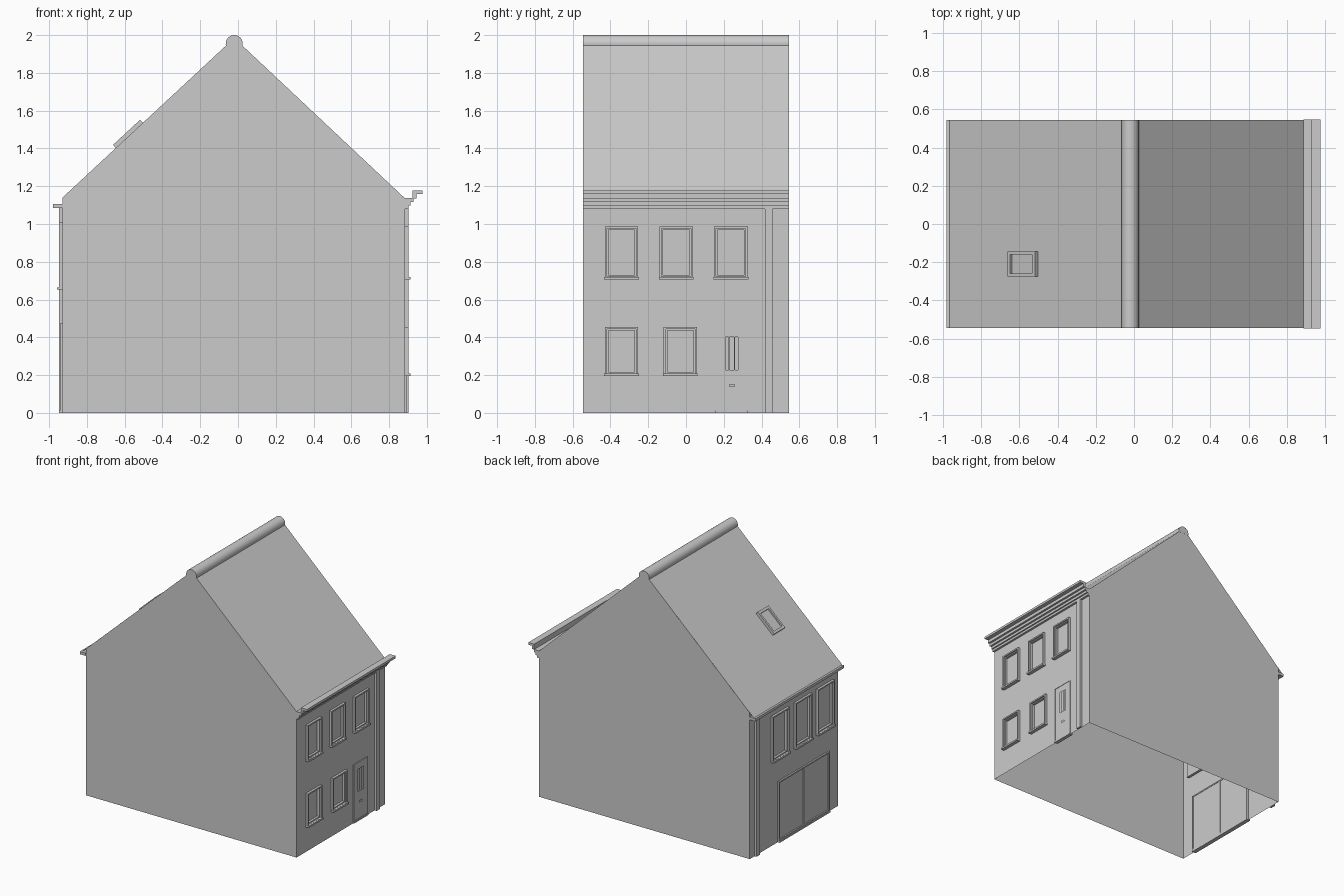
import bpy, bmesh, math
from mathutils import Matrix, Vector

cube = bpy.data.objects.get("Cube")
if cube:
    bpy.data.objects.remove(cube, do_unlink=True)

grey = bpy.data.materials.new("plain_grey")
grey.use_nodes = True
tone = (0.6, 0.6, 0.6, 1)
grey.diffuse_color = tone
grey.node_tree.nodes["Principled BSDF"].inputs["Base Color"].default_value = tone

HALF = 0.544                  # half depth of the house
LEFT, RIGHT = -0.93, 0.885    # facade planes
RIDGE = (-0.02, 1.985)
EAVE_L, EAVE_R = (-0.965, 1.107), (RIGHT, 1.135)
WALL_TOP_L = 1.139


def finish(name, bm):
    mesh = bpy.data.meshes.new(name)
    bm.to_mesh(mesh)
    bm.free()
    mesh.materials.append(grey)
    ob = bpy.data.objects.new(name, mesh)
    bpy.context.collection.objects.link(ob)
    return ob


def add_box(bm, xs, ys, zs):
    size = [abs(b - a) for a, b in (xs, ys, zs)]
    mid = [(a + b) / 2 for a, b in (xs, ys, zs)]
    m = Matrix.Translation(mid) @ Matrix.Diagonal((*size, 1))
    bmesh.ops.create_cube(bm, size=1, matrix=m)


def add_ring(bm, xs, ys, zs, t):
    """Rectangular frame of width t facing along x."""
    (y0, y1), (z0, z1) = ys, zs
    add_box(bm, xs, (y0, y0 + t), zs)
    add_box(bm, xs, (y1 - t, y1), zs)
    add_box(bm, xs, (y0 + t, y1 - t), (z0, z0 + t))
    add_box(bm, xs, (y0 + t, y1 - t), (z1 - t, z1))


def box(name, xs, ys, zs):
    bm = bmesh.new()
    add_box(bm, xs, ys, zs)
    return finish(name, bm)


def pierced_panel(name, x, side, ys, zs, holes):
    """Flat sheet facing along x with rectangular openings."""
    bm = bmesh.new()
    yy = sorted({*ys, *(v for h in holes for v in h[0])})
    zz = sorted({*zs, *(v for h in holes for v in h[1])})
    for y0, y1 in zip(yy, yy[1:]):
        for z0, z1 in zip(zz, zz[1:]):
            cy, cz = (y0 + y1) / 2, (z0 + z1) / 2
            if any(h[0][0] < cy < h[0][1] and h[1][0] < cz < h[1][1] for h in holes):
                continue
            ring = [(x, y0, z0), (x, y1, z0), (x, y1, z1), (x, y0, z1)]
            bm.faces.new([bm.verts.new(p) for p in (ring if side > 0 else ring[::-1])])
    bmesh.ops.remove_doubles(bm, verts=bm.verts, dist=1e-5)
    return finish(name, bm)


def extrude_profile(name, pts, half):
    """Closed x-z profile swept along y."""
    bm = bmesh.new()
    face = bm.faces.new([bm.verts.new((x, -half, z)) for x, z in pts])
    out = bmesh.ops.extrude_face_region(bm, geom=[face])
    bmesh.ops.translate(bm, vec=(0, 2 * half, 0),
                        verts=[v for v in out["geom"] if isinstance(v, bmesh.types.BMVert)])
    bmesh.ops.recalc_face_normals(bm, faces=bm.faces)
    return finish(name, bm)


def window(name, x, side, ys, zs):
    def span(a, b):
        return x + side * a, x + side * b
    (y0, y1), (z0, z1) = ys, zs
    bm = bmesh.new()
    add_ring(bm, span(-0.02, 0.018), ys, zs, 0.011)
    inner_y, inner_z = (y0 + 0.011, y1 - 0.011), (z0 + 0.011, z1 - 0.011)
    add_ring(bm, span(-0.02, 0.006), inner_y, inner_z, 0.008)
    add_box(bm, span(-0.02, -0.012), inner_y, inner_z)
    add_box(bm, span(0, 0.028), (y0 - 0.003, y1 + 0.003), (z0 - 0.003, z0 + 0.01))
    finish(name, bm)


# Openings in both facades
upper, lower = (0.71, 0.988), (0.198, 0.456)
right_windows = [((-0.43, -0.253), upper), ((-0.14, 0.037), upper), ((0.149, 0.327), upper),
                 ((-0.43, -0.253), lower), ((-0.118, 0.059), lower)]
left_windows = [((c - 0.102, c + 0.102), (0.655, 1.01)) for c in (0.18, -0.1, -0.375)]
door = ((0.153, 0.327), (0.012, 0.456))
garage = ((-0.425, 0.2), (0.012, 0.472))

# Walls
pierced_panel("right_facade", RIGHT, 1, (-HALF, HALF), (0, EAVE_R[1]), right_windows + [door])
pierced_panel("left_facade", LEFT, -1, (-HALF, HALF), (0, WALL_TOP_L), left_windows + [garage])
for name, y in (("front_gable", -HALF), ("back_gable", HALF)):
    bm = bmesh.new()
    pts = [(LEFT, 0), (RIGHT, 0), EAVE_R, RIDGE, (LEFT, WALL_TOP_L)]
    bm.faces.new([bm.verts.new((x, y, z)) for x, z in (pts if y < 0 else pts[::-1])])
    finish(name, bm)

# Windows
for i, (ys, zs) in enumerate(right_windows):
    window(f"right_window_{i + 1}", RIGHT, 1, ys, zs)
for i, (ys, zs) in enumerate(left_windows):
    window(f"left_window_{i + 1}", LEFT, -1, ys, zs)

# Entrance door with three slits and a letter slot
slits = [((c - w, c + w), (0.228, 0.402)) for c, w in ((0.217, 0.007), (0.242, 0.011), (0.267, 0.007))]
slot = ((0.229, 0.256), (0.139, 0.15))
pierced_panel("door_leaf", RIGHT + 0.003, 1, *door, slits + [slot])
box("door_back", (RIGHT - 0.02, RIGHT - 0.01), *door)
bm = bmesh.new()
add_ring(bm, (RIGHT - 0.02, RIGHT + 0.006), *door, 0.004)
finish("door_frame", bm)
box("door_step", (RIGHT - 0.02, RIGHT + 0.008), door[0], (0, 0.012))

# Double garage door
bm = bmesh.new()
add_ring(bm, (LEFT - 0.012, LEFT + 0.015), *garage, 0.01)
finish("garage_frame", bm)
middle = sum(garage[0]) / 2
for name, ys in (("garage_leaf_front", (garage[0][0] + 0.01, middle - 0.005)),
                 ("garage_leaf_back", (middle + 0.005, garage[0][1] - 0.01))):
    box(name, (LEFT - 0.002, LEFT + 0.012), ys, (0.02, 0.462))
box("garage_seam", (LEFT + 0.008, LEFT + 0.015), (middle - 0.006, middle + 0.006), (0.02, 0.462))
box("garage_sill", (LEFT - 0.018, LEFT + 0.015), garage[0], (0, 0.012))

# Downpipes
box("right_downpipe", (RIGHT, RIGHT + 0.017), (0.417, 0.459), (0, 1.085))
box("left_downpipe", (LEFT - 0.018, LEFT), (0.443, 0.485), (0, 1.09))

# Roof slopes and rounded ridge cap
bm = bmesh.new()
for a, b in ((EAVE_L, RIDGE), (RIDGE, EAVE_R)):
    ring = [(a[0], -HALF, a[1]), (b[0], -HALF, b[1]), (b[0], HALF, b[1]), (a[0], HALF, a[1])]
    bm.faces.new([bm.verts.new(p) for p in ring])
bmesh.ops.remove_doubles(bm, verts=bm.verts, dist=1e-5)
finish("roof", bm)
arc = [math.radians(-15 + 210 * i / 20) for i in range(21)]
cap = extrude_profile("ridge_cap", [(RIDGE[0] + 0.045 * math.cos(t), 1.955 + 0.045 * math.sin(t))
                                    for t in arc], HALF + 0.001)
bpy.context.view_layer.objects.active = cap
cap.select_set(True)
bpy.ops.object.shade_smooth_by_angle(angle=math.radians(30))
cap.select_set(False)

# Stepped cornice and rear gutter
cornice = [(RIGHT, 1.08), (0.902, 1.08), (0.902, 1.097), (0.913, 1.097), (0.913, 1.116),
           (0.928, 1.116), (0.928, 1.136), (0.944, 1.136), (0.944, 1.16), (0.976, 1.16),
           (0.976, 1.178), (0.925, 1.178), (0.925, 1.137), (RIGHT, 1.137)]
extrude_profile("cornice", cornice, HALF + 0.002)
box("left_gutter", (-0.98, LEFT), (-HALF - 0.001, HALF + 0.001), (1.085, 1.106))

# Skylight lying on the left slope
bm = bmesh.new()
for ys in ((-0.066, -0.05), (0.05, 0.066)):
    add_box(bm, (-0.098, 0.098), ys, (-0.005, 0.022))
for xs in ((-0.098, -0.078), (0.078, 0.098)):
    add_box(bm, xs, (-0.05, 0.05), (-0.005, 0.022))
add_box(bm, (-0.078, 0.078), (-0.05, 0.05), (-0.005, 0.01))
skylight = finish("skylight", bm)
slope = (RIDGE[1] - EAVE_L[1]) / (RIDGE[0] - EAVE_L[0])
x = -0.575
skylight.location = Vector((x, -0.209, RIDGE[1] + slope * (x - RIDGE[0])))
skylight.rotation_euler = (0, -math.atan(slope), 0)
